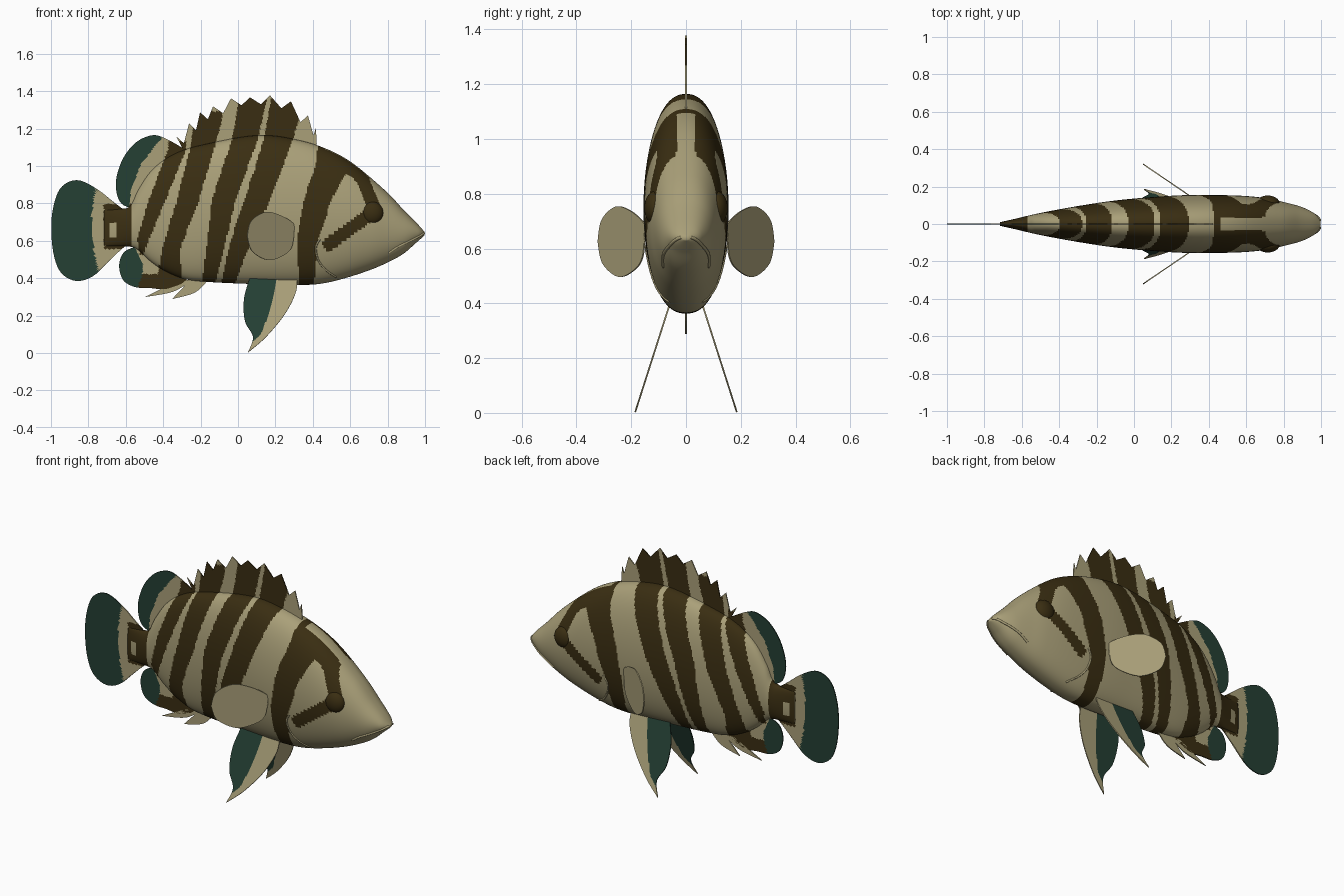
import bpy, bmesh, math

if "Cube" in bpy.data.objects:
    bpy.data.objects.remove(bpy.data.objects["Cube"])

# Drawing units: 187.3 per Blender unit, side view, origin at (238, 354), v pointing down
S = 187.3
def X(u): return (u - 238) / S
def Z(v): return (354 - v) / S

def material(name, rgb):
    m = bpy.data.materials.new(name)
    m.diffuse_color = (*rgb, 1)
    m.use_nodes = True
    m.node_tree.nodes["Principled BSDF"].inputs["Base Color"].default_value = m.diffuse_color
    return m
MATS = [material("beige scales", (.40, .35, .19)),
        material("dark brown stripes", (.042, .027, .006)),
        material("deep green fin", (.018, .05, .034))]
BEIGE, BROWN, GREEN = 0, 1, 2

def smooth(p, n):
    """Catmull-Rom curve through p, n + 1 samples."""
    out = []
    for k in range(n + 1):
        f = k / n * (len(p) - 1)
        i = min(int(f), len(p) - 2)
        t = f - i
        a, b, c, d = p[max(i-1, 0)], p[i], p[i+1], p[min(i+2, len(p)-1)]
        out.append(tuple(.5 * (2*q + (r-o)*t + (2*o-5*q+4*r-s)*t*t + (3*q-o-3*r+s)*t**3)
                         for o, q, r, s in zip(a, b, c, d)))
    return out

def lerp(p, x):
    if x <= p[0][0]: return p[0][1]
    for (a, b), (c, d) in zip(p, p[1:]):
        if x <= c: return b + (d - b) * (x - a) / max(c - a, 1e-9)
    return p[-1][1]

def grid(name, pts, rule, wrap=False, thick=0):
    """Mesh from rows of (u, y, v) points, coloured face by face by rule(u, y, v)."""
    bm = bmesh.new()
    rows = [[bm.verts.new((X(u), y, Z(v))) for u, y, v in r] for r in pts]
    n = len(pts[0])
    for i in range(len(rows) - 1):
        for j in range(n if wrap else n - 1):
            k = (j + 1) % n
            f = bm.faces.new((rows[i][j], rows[i][k], rows[i+1][k], rows[i+1][j]))
            c = f.calc_center_median()
            f.material_index = rule(c.x * S + 238, c.y, 354 - c.z * S)
    if wrap:
        bm.faces.new(rows[0]); bm.faces.new(rows[-1])
    bmesh.ops.remove_doubles(bm, verts=bm.verts, dist=1e-5)
    bmesh.ops.recalc_face_normals(bm, faces=bm.faces)
    for f in bm.faces: f.smooth = wrap
    me = bpy.data.meshes.new(name)
    bm.to_mesh(me); bm.free()
    for m in MATS: me.materials.append(m)
    ob = bpy.data.objects.new(name, me)
    bpy.context.collection.objects.link(ob)
    if thick:
        mod = ob.modifiers.new("thickness", 'SOLIDIFY')
        mod.thickness, mod.offset = thick, 0
    return ob

def sheet(name, a, b, rule=lambda u, y, v: BEIGE, ymap=lambda u, v: 0, n=48, m=28):
    """Thin fin spanning two smooth edges a and b."""
    A, B = smooth(a, n), smooth(b, n)
    pts = []
    for p, q in zip(A, B):
        row = []
        for j in range(m + 1):
            u, v = (p[k] + (q[k] - p[k]) * j / m for k in (0, 1))
            row.append((u, ymap(u, v), v))
        pts.append(row)
    return grid(name, pts, rule, thick=.006)

# Body profiles
TOP = smooth([(104, 211), (118, 210), (130, 207), (138, 191), (150, 173), (165, 160), (183, 151),
              (205, 145), (240, 138), (265, 136), (290, 139), (320, 147), (350, 162), (385, 191),
              (405, 212), (418, 225), (425, 233)], 200)
BOT = smooth([(104, 247), (118, 247), (135, 249), (150, 262), (165, 272), (185, 280), (210, 283),
              (255, 285), (300, 286), (330, 283), (370, 271), (400, 257), (416, 244), (425, 236)], 200)
WID = smooth([(100, 1), (118, 5), (144, 11), (182, 18), (219, 23.5), (257, 27), (294, 29),
              (341, 28.5), (369, 26), (388, 22), (406, 17), (418, 11), (423, 6), (425, 2)], 200)

def surf(u, v):
    t, b = lerp(TOP, u), lerp(BOT, u)
    k = (v - (t + b) / 2) / ((b - t) / 2)
    return lerp(WID, u) / S * max(0, 1 - k * k) ** .425

# Stripe rule: (v, left, right) edges of each slanting band
BANDS = [[(147, 318, 348), (165, 316, 354), (180, 311, 342), (200, 304, 332), (240, 297, 318), (287, 299, 314)],
         [(95, 272, 306), (140, 264, 293), (200, 245, 271), (240, 231, 252), (285, 221, 235)],
         [(95, 240, 268), (140, 232, 258), (200, 212, 236), (285, 202, 215)],
         [(120, 194, 222), (150, 190, 214), (200, 177, 199), (250, 162, 180), (292, 155, 182)],
         [(150, 168, 186), (200, 149, 166), (240, 137, 149), (256, 140, 143)]]
def dist(u, v, a, b):
    dx, dy = b[0] - a[0], b[1] - a[1]
    t = min(1, max(0, ((u - a[0]) * dx + (v - a[1]) * dy) / (dx * dx + dy * dy)))
    return math.hypot(u - a[0] - t * dx, v - a[1] - t * dy)

def stripes(u, y, v):
    for s in BANDS:
        if s[0][0] - 8 <= v <= s[-1][0]:
            if lerp([(a, b) for a, b, c in s], v) < u < lerp([(a, c) for a, b, c in s], v):
                return BROWN if u < 325 or abs(y) > .03 else BEIGE
    if 104 < u < 132 and 205 < v < 250 and not (109 < u < 116 and 224 < v < 238):
        return BROWN
    head = min(dist(u, v, (345, 165), (362, 178)), dist(u, v, (362, 178), (374, 208)),
               dist(u, v, (372, 214), (329, 245)))
    return BROWN if head < 6.5 and abs(y) > .035 else BEIGE

body = []
for i in range(241):
    u = 104 + 321 * (1 - (1 - i / 240) ** 1.3)
    t, b, w = lerp(TOP, u), lerp(BOT, u), lerp(WID, u) / S
    ring = []
    for j in range(112):
        c, s = math.cos(j * math.tau / 112), math.sin(j * math.tau / 112)
        ring.append((u, w * math.copysign(abs(c) ** .85, c), (t + b) / 2 - (b - t) / 2 * s))
    body.append(ring)
grid("body", body, stripes, wrap=True)

# Spiny dorsal fin: swept-back spikes above the back
tips = [(176, 137), (189, 124), (200, 113), (213, 107), (231, 99), (250, 98), (270, 96),
        (291, 102), (308, 116), (316, 129)]
edge = [(183, 150)]
for a, b in zip(tips, tips[1:]):
    edge += [a, (a[0] * .55 + b[0] * .45 + 2, max(a[1], b[1]) + 7)]
edge += [tips[-1], (317, 147)]
rows = []
for (a, b), (c, d) in zip(edge, edge[1:]):
    for k in range(8):
        u, v = a + (c - a) * k / 8, b + (d - b) * k / 8
        foot = min(316, max(186, u + 5))
        fv = lerp(TOP, foot) + 4
        rows.append([(u + (foot - u) * j / 16, 0, v + (fv - v) * j / 16) for j in range(17)])
grid("spiny_dorsal_fin", rows, stripes, thick=.006)

# Tail fin
def tail_rule(u, y, v):
    if u < lerp([(182, 97), (210, 92), (232, 91), (255, 94), (280, 101)], v): return GREEN
    return stripes(u, y, v)
sheet("tail_fin", [(128, 212), (124, 222), (122, 230), (124, 238), (128, 246)],
      [(118, 208), (100, 192), (78, 181), (61, 188), (53, 208), (51, 232), (54, 258),
       (62, 275), (78, 282), (97, 274), (118, 249)], tail_rule)

# Soft dorsal and anal lobes
def soft_rule(u, y, v):
    return GREEN if u < lerp([(137, 164), (150, 152), (165, 141), (190, 131), (208, 129)], v) else stripes(u, y, v)
sheet("soft_dorsal_fin", [(190, 152), (165, 170), (142, 195), (136, 210)],
      [(183, 149), (165, 139), (152, 136), (136, 143), (123, 159), (116, 180), (117, 196),
       (122, 205), (131, 209)], soft_rule)
def anal_rule(u, y, v):
    if u < lerp([(247, 134), (265, 143), (276, 142), (290, 137)], v): return GREEN
    return BROWN if v > 275 else stripes(u, y, v)
sheet("anal_fin", [(190, 278), (165, 268), (150, 255), (142, 245)],
      [(181, 285), (165, 290), (150, 289), (135, 288), (123, 281), (119, 266), (124, 253), (137, 247)],
      anal_rule)
for i, (tip, a, b) in enumerate([((145, 298), (178, 281), (192, 281)), ((172, 300), (190, 281), (208, 281))]):
    mid = ((tip[0] + b[0]) / 2 + 5, (tip[1] + b[1]) / 2 + 3)
    sheet("anal_spine_%d" % i, [a, ((tip[0] + a[0]) / 2, (tip[1] + a[1]) / 2), tip], [b, mid, tip], n=10, m=3)

def ridge(name, pts, side, r):
    """Thin raised line lying on the body surface."""
    cu = bpy.data.curves.new(name, 'CURVE')
    cu.dimensions, cu.bevel_depth, cu.bevel_resolution = '3D', r, 2
    line = smooth(pts, 24)
    sp = cu.splines.new('POLY')
    sp.points.add(len(line) - 1)
    for p, (u, v) in zip(sp.points, line):
        p.co = (X(u), side * surf(u, v), Z(v), 1)
    cu.materials.append(MATS[BEIGE])
    bpy.context.collection.objects.link(bpy.data.objects.new(name, cu))

# Paired parts
def pelvic_rule(u, y, v):
    return GREEN if u < lerp([(280, 277), (310, 271), (335, 261), (346, 250), (354, 240)], v) else BEIGE
for side, tag in ((-1, "right"), (1, "left")):
    sheet("pelvic_fin_" + tag, [(297, 278), (296, 293), (285, 315), (266, 338), (248, 353.5)],
          [(250, 278), (244, 300), (245, 322), (253, 338), (248, 353.5)], pelvic_rule,
          lambda u, v: side * (.065 + (v - 283) / S * .32))
    sheet("pectoral_fin_" + tag, [(294, 230), (293, 224), (280, 216), (265, 213), (251, 222), (247, 237)],
          [(294, 230), (292, 247), (284, 256), (268, 261), (252, 252), (247, 237)],
          ymap=lambda u, v: side * (.15 + (294 - u) / S * .68))
    bpy.ops.mesh.primitive_uv_sphere_add(segments=32, ring_count=16, radius=.062,
                                         location=(X(372), side * .112, Z(214)))
    eye = bpy.context.object
    eye.name = "eye_" + tag
    eye.scale.y = .65
    eye.data.materials.append(MATS[BROWN])
    bpy.ops.object.shade_smooth_by_angle()
    ridge("lip_" + tag, [(424.5, 234), (418, 238), (408, 243), (398, 248), (389, 254)], side, .006)
    ridge("gill_cover_" + tag, [(320, 240), (316, 248), (318, 260), (325, 270), (336, 278)], side, .005)
